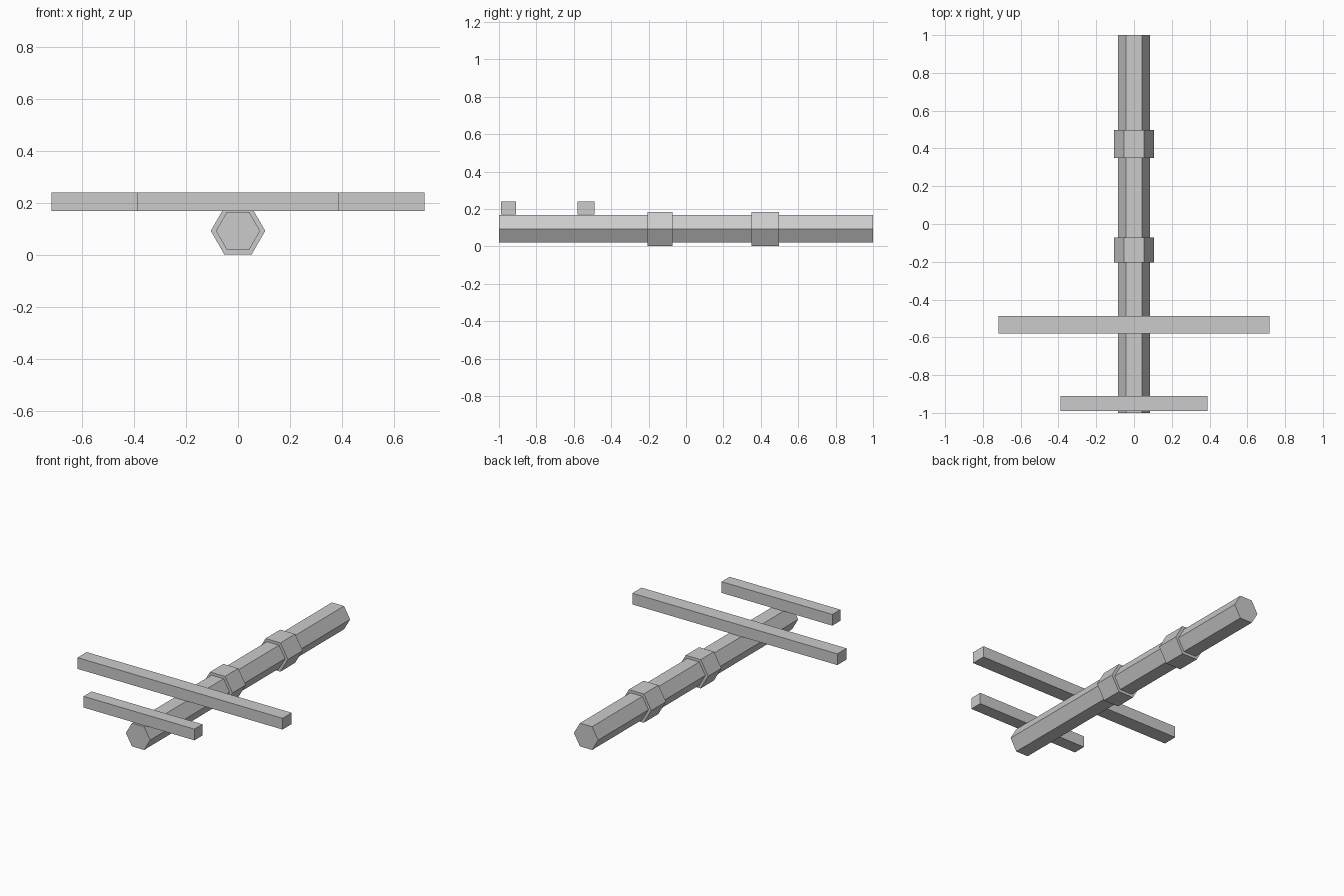
import bpy
from math import pi, radians
from mathutils import Matrix

if "Cube" in bpy.data.objects:
    bpy.data.objects.remove(bpy.data.objects["Cube"])

AXIS_Z = 0.093


def hex_bar(name, radius, y0, y1):
    # six-sided prism along y, flat side up
    bpy.ops.mesh.primitive_cylinder_add(vertices=6, radius=radius, depth=y1 - y0)
    ob = bpy.context.object
    ob.name = name
    ob.data.transform(Matrix.Rotation(pi / 2, 4, 'X') @ Matrix.Rotation(radians(30), 4, 'Z'))
    ob.location = (0, (y0 + y1) / 2, AXIS_Z)
    return ob


def cross_bar(name, half_width, y0, y1, z0=0.169, z1=0.24):
    bpy.ops.mesh.primitive_cube_add(size=1, location=(0, (y0 + y1) / 2, (z0 + z1) / 2))
    ob = bpy.context.object
    ob.name = name
    ob.data.transform(Matrix.Diagonal((2 * half_width, y1 - y0, z1 - z0, 1)))


# Main shaft
hex_bar("shaft", 0.085, -1, 1)

# Raised collars
hex_bar("front_collar", 0.105, -0.205, -0.072)
hex_bar("back_collar", 0.105, 0.35, 0.497)

# Crossbars resting on the shaft
cross_bar("long_crossbar", 0.718, -0.58, -0.488)
cross_bar("short_crossbar", 0.388, -0.99, -0.91)
